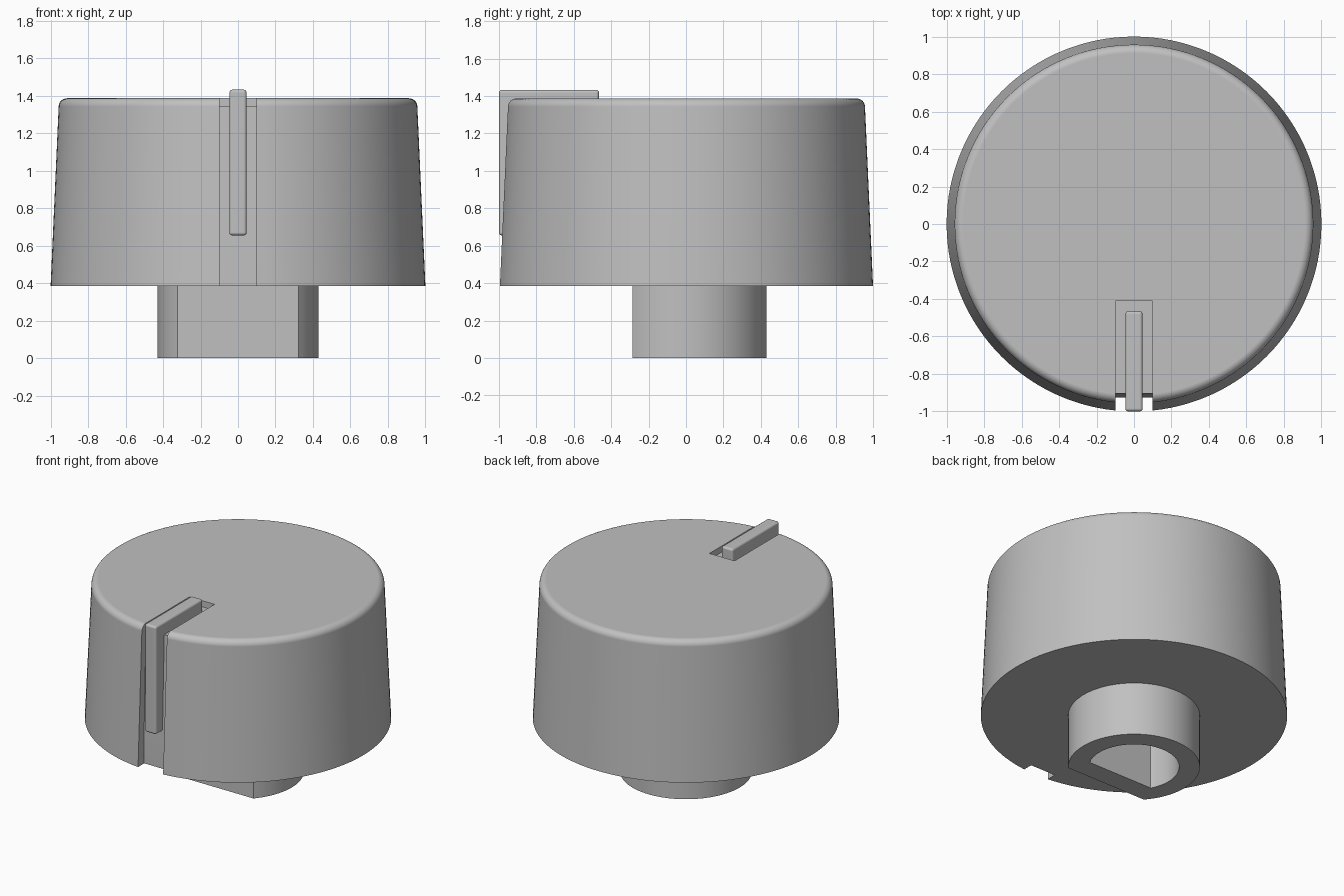
import bpy, bmesh
from math import cos, sin, pi, asin, radians

cube = bpy.data.objects.get("Cube")
if cube:
    bpy.data.objects.remove(cube, do_unlink=True)

grey = bpy.data.materials.new("plain grey")
grey.use_nodes = True
colour = (0.53, 0.53, 0.53, 1)
grey.diffuse_color = colour
grey.node_tree.nodes["Principled BSDF"].inputs["Base Color"].default_value = colour

BASE = 0.385   # underside of the knob
TOP = 1.387    # top face of the knob


def finish(bm, name):
    """Turn a bmesh into a linked grey object."""
    bmesh.ops.recalc_face_normals(bm, faces=bm.faces)
    mesh = bpy.data.meshes.new(name)
    bm.to_mesh(mesh)
    bm.free()
    mesh.materials.append(grey)
    obj = bpy.data.objects.new(name, mesh)
    bpy.context.collection.objects.link(obj)
    return obj


def activate(obj):
    bpy.ops.object.select_all(action="DESELECT")
    obj.select_set(True)
    bpy.context.view_layer.objects.active = obj


def smooth(obj):
    activate(obj)
    bpy.ops.object.shade_smooth_by_angle(angle=radians(30))
    obj.modifiers.new("flat tops", "WEIGHTED_NORMAL").keep_sharp = True


def revolve(name, profile, steps=128):
    """Closed solid of revolution from (radius, z) points."""
    bm = bmesh.new()
    rings = [[bm.verts.new((r * cos(2 * pi * i / steps), r * sin(2 * pi * i / steps), z))
              for i in range(steps)] for r, z in profile]
    for a, b in zip(rings, rings[1:]):
        for i in range(steps):
            j = (i + 1) % steps
            bm.faces.new((a[i], a[j], b[j], b[i]))
    bm.faces.new(rings[0])
    bm.faces.new(rings[-1])
    return finish(bm, name)


def side_prism(name, profile, half):
    """(y, z) outline extruded across x."""
    bm = bmesh.new()
    sides = [[bm.verts.new((x, y, z)) for y, z in profile] for x in (-half, half)]
    for s in sides:
        bm.faces.new(s)
    for i in range(len(profile)):
        j = (i + 1) % len(profile)
        bm.faces.new((sides[0][i], sides[0][j], sides[1][j], sides[1][i]))
    return finish(bm, name)


# Tapered knob body with rounded top edge
fillet, bend = 0.045, 8
profile = [(1.0, BASE)]
for i in range(bend + 1):
    t = radians(2.5) + (pi / 2 - radians(2.5)) * i / bend
    profile.append((0.912 + fillet * cos(t), TOP - fillet + fillet * sin(t)))
body = revolve("knob_body", profile)

# Slot running over the top and down the front
cutter = side_prism("slot_cutter", [(-0.41, 1.6), (-0.41, 1.343), (-0.905, 1.343),
                                    (-0.925, 0.655), (-0.925, 0.2), (-1.2, 0.2), (-1.2, 1.6)], 0.1)
cutter.hide_render = True
cut = body.modifiers.new("slot", "BOOLEAN")
cut.operation, cut.solver, cut.object = "DIFFERENCE", "EXACT", cutter
activate(body)
bpy.ops.object.modifier_apply(modifier="slot")
bpy.data.objects.remove(cutter, do_unlink=True)
smooth(body)

# L-shaped raised pointer seated in the slot
pointer = side_prism("pointer", [(-1.0, 0.655), (-1.0, 1.433), (-0.465, 1.433), (-0.465, 1.32),
                                 (-0.88, 1.32), (-0.88, 0.655)], 0.046)
bevel = pointer.modifiers.new("soft edges", "BEVEL")
bevel.width, bevel.segments = 0.016, 4
activate(pointer)
bpy.ops.object.modifier_apply(modifier="soft edges")
smooth(pointer)


# D-shaped hollow stem, flat towards the front
def d_loop(bm, radius, flat, z, steps=64):
    start = -asin(flat / radius)
    sweep = pi - 2 * start
    return [bm.verts.new((radius * cos(start + sweep * i / steps),
                          radius * sin(start + sweep * i / steps), z)) for i in range(steps + 1)]


bm = bmesh.new()
loops = [d_loop(bm, 0.43, 0.285, BASE), d_loop(bm, 0.43, 0.285, 0),
         d_loop(bm, 0.295, 0.14, 0), d_loop(bm, 0.295, 0.14, BASE)]
for a, b in zip(loops, loops[1:]):
    for i in range(len(a)):
        j = (i + 1) % len(a)
        bm.faces.new((a[i], a[j], b[j], b[i]))
smooth(finish(bm, "shaft_stem"))
